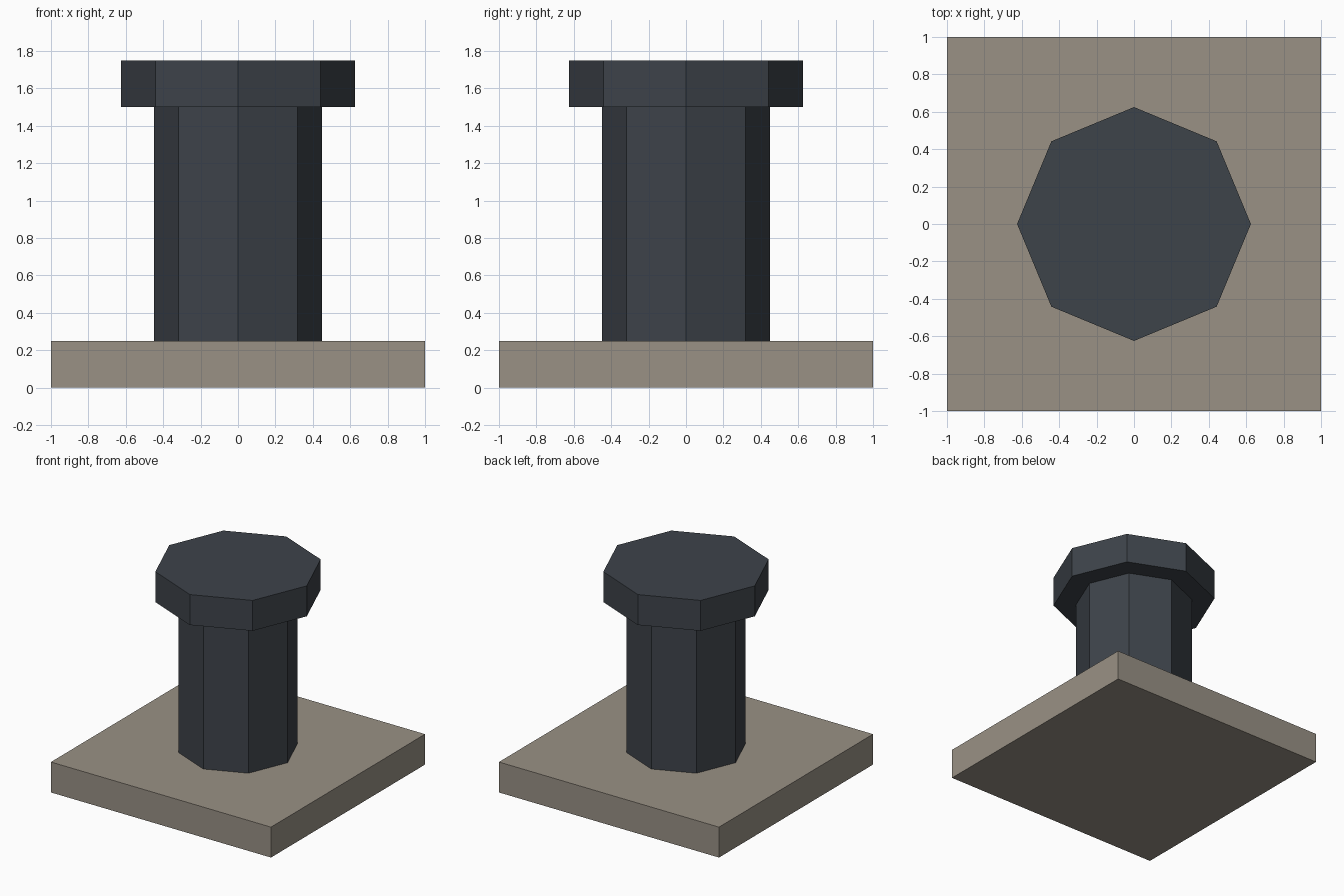
import bpy
import math

if "Cube" in bpy.data.objects:
    bpy.data.objects.remove(bpy.data.objects["Cube"])


def material(name, color):
    mat = bpy.data.materials.new(name)
    mat.diffuse_color = (*color, 1)
    mat.use_nodes = True
    mat.node_tree.nodes["Principled BSDF"].inputs["Base Color"].default_value = mat.diffuse_color
    return mat


stone = material("warm_grey_stone", (0.32, 0.285, 0.235))
iron = material("dark_iron", (0.047, 0.056, 0.068))


def octagon(name, radius, bottom, top):
    # Eight-sided prism with corners on the x and y axes
    bpy.ops.mesh.primitive_cylinder_add(
        vertices=8, radius=radius, depth=top - bottom,
        location=(0, 0, (bottom + top) / 2))
    obj = bpy.context.object
    obj.name = name
    obj.data.materials.append(iron)
    return obj


# Square base slab
bpy.ops.mesh.primitive_cube_add(size=1, location=(0, 0, 0.125))
base = bpy.context.object
base.name = "base_slab"
base.scale = (2, 2, 0.25)
base.data.materials.append(stone)

# Post set through the slab, just clear of its underside
octagon("post", 0.45, 0.002, 1.5)

# Wider cap
octagon("cap", 0.625, 1.5, 1.75)
